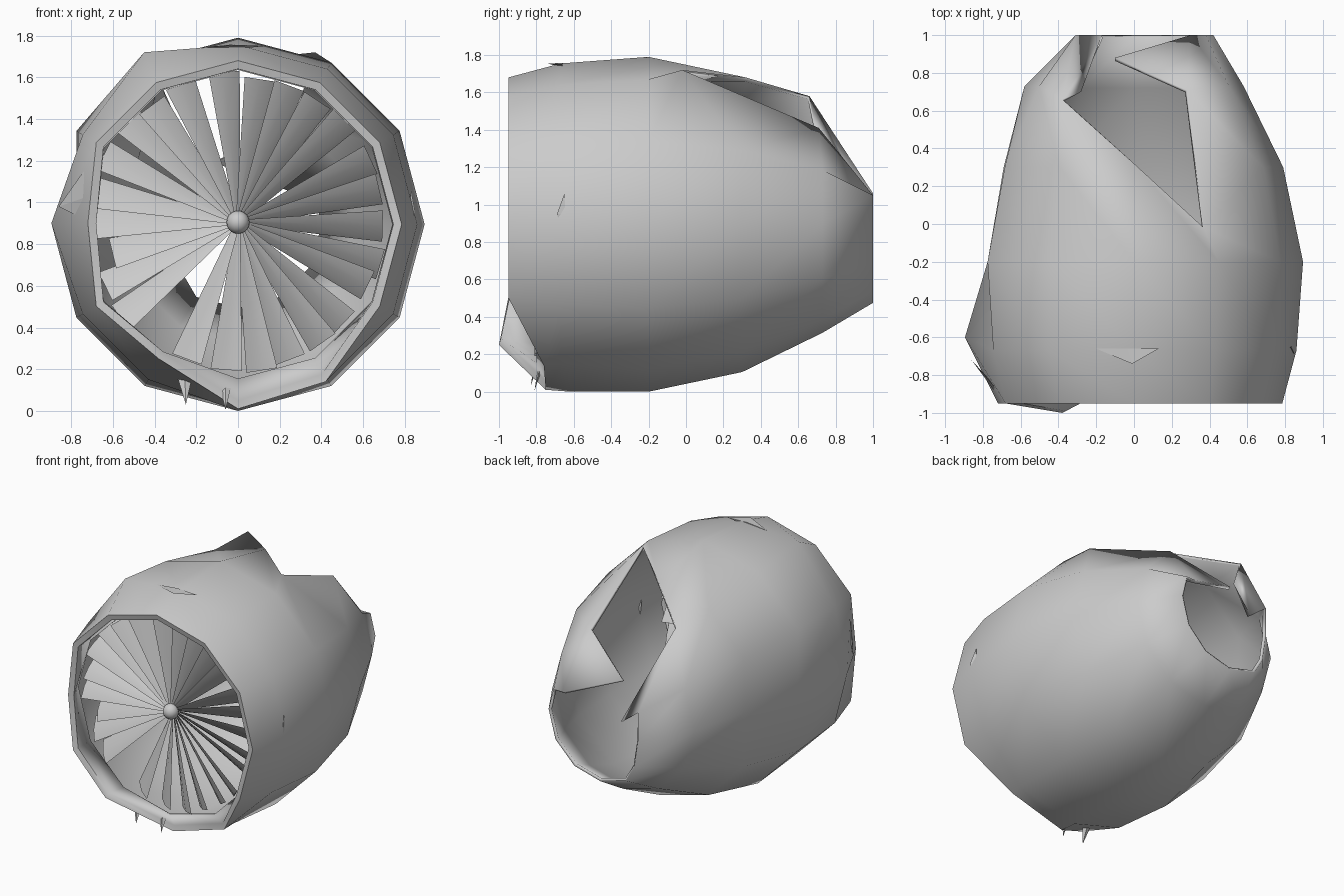
import bpy, bmesh, math, random
from mathutils import Vector

if "Cube" in bpy.data.objects:
    bpy.data.objects.remove(bpy.data.objects["Cube"])

random.seed(4)
CZ = 0.895
N = 12


def make_object(name, bm, recalc=True):
    if recalc:
        bmesh.ops.recalc_face_normals(bm, faces=bm.faces)
    me = bpy.data.meshes.new(name)
    bm.to_mesh(me)
    bm.free()
    ob = bpy.data.objects.new(name, me)
    bpy.context.collection.objects.link(ob)
    return ob


def smooth_object(ob, angle):
    bpy.ops.object.select_all(action='DESELECT')
    ob.select_set(True)
    bpy.context.view_layer.objects.active = ob
    bpy.ops.object.shade_smooth_by_angle(angle=math.radians(angle))


# Engine cowling skin: (y, radius) rings from inside the front lip to the exhaust
profile = [(-.80, .74), (-.94, .745), (-.95, .785), (-.67, .86), (-.2, .895), (.3, .79), (.73, .58), (1, .42)]
LIP, BAND, MID, AFT, TAIL, RIM = 2, 3, 4, 5, 6, 7
bm = bmesh.new()
rings = []
for y, r in profile:
    rings.append([bm.verts.new((r * math.cos(k * math.tau / N), y, CZ + r * math.sin(k * math.tau / N)))
                  for k in range(N)])

# Dents and bent points: (ring, side) -> position
tweaks = {(LIP, 9): (0, -.75, .01), (LIP, 10): (.42, -.76, .14), (LIP, 8): (-.38, -1, .25),
          (LIP, 6): (-.72, -.95, .9), (BAND, 6): (-.895, -.6, .9), (BAND, 9): (0, -.62, 0),
          (BAND, 4): (-.45, -.67, 1.72), (MID, 6): (-.775, -.2, .9), (AFT, 6): (-.69, .3, .9),
          (AFT, 2): (.37, -.02, 1.72), (AFT, 3): (0, .32, 1.68), (TAIL, 4): (-.38, .66, 1.58),
          (TAIL, 2): (.28, .71, 1.41),
          (RIM, 1): (.38, 1, 1.05), (RIM, 2): (.3, 1, 1.05), (RIM, 3): (-.1, .88, 1.2),
          (RIM, 4): (-.17, 1, .96), (RIM, 5): (-.31, 1, 1.06), (RIM, 6): (-.31, 1, .85),
          (RIM, 7): (-.28, 1, .65)}
for (ring, k), pos in tweaks.items():
    d = Vector(pos) - rings[ring][k].co
    rings[ring][k].co += d
    if ring == LIP:
        rings[LIP - 1][k].co += d

# Skin faces; the torn area on top is left open or kept as bent triangles
for i in range(len(rings) - 1):
    a, b = rings[i], rings[i + 1]
    for k in range(N):
        j = (k + 1) % N
        if (i, k) in ((AFT, 2), (TAIL, 3)):
            continue
        if (i, k) == (AFT, 3):
            bm.faces.new((a[k], b[j], a[j]))
        elif (i, k) == (TAIL, 2):
            bm.faces.new((a[k], b[k], b[j]))
        else:
            bm.faces.new((a[k], b[k], b[j], a[j]))
fold = bm.verts.new((-.28, .7, 1.37))
bm.faces.new((rings[TAIL][4], fold, rings[RIM][4]))
cowling = make_object("cowling", bm, recalc=False)
# make sure the skin faces outwards, then thicken it inwards
side = max(cowling.data.polygons, key=lambda p: p.center.x)
if side.normal.x < 0:
    cowling.data.flip_normals()
m = cowling.modifiers.new("thickness", 'SOLIDIFY')
m.thickness = .022
m.offset = -1
smooth_object(cowling, 70)

# Fan blades: thin tapered pitched plates, one missing and one broken short
bm = bmesh.new()
count = 26
for i in range(count):
    ang = i * math.tau / count + random.uniform(-.05, .05)
    deg = math.degrees(ang) % 360
    if 228 < deg < 244:
        continue
    length = .62 if 182 < deg < 200 else random.uniform(.69, .725)
    rad = Vector((math.cos(ang), 0, math.sin(ang)))
    tan = Vector((-math.sin(ang), 0, math.cos(ang)))
    layers = []
    for t in (0, .5, 1):
        r = .04 + (length - .04) * t
        w, dep, th = .015 + .06 * t, .02 + .035 * t, .006
        mid = Vector((0, -.755, CZ + .01)) + rad * r
        fwd = mid + tan * w - Vector((0, dep, 0))
        aft = mid - tan * w + Vector((0, dep, 0))
        layers.append([bm.verts.new(p) for p in (fwd, mid + Vector((0, -th - .012 * t, 0)), aft,
                                                 mid + Vector((0, th, 0)))])
    for a, b in zip(layers, layers[1:]):
        for k in range(4):
            j = (k + 1) % 4
            bm.faces.new((a[k], a[j], b[j], b[k]))
    bm.faces.new(layers[0])
    bm.faces.new(layers[-1][::-1])
smooth_object(make_object("fan_blades", bm), 40)

# Hub
bpy.ops.mesh.primitive_uv_sphere_add(segments=16, ring_count=10, radius=.055, location=(0, -.78, CZ + .01))
bpy.context.object.name = "hub"
smooth_object(bpy.context.object, 40)


# Small metal splinters standing off the skin
def splinter(name, a, b, tip):
    a, b, tip = Vector(a), Vector(b), Vector(tip)
    bm = bmesh.new()
    side = (b - a).cross(tip - a).normalized() * .012
    base = [bm.verts.new(p) for p in (a, (a + b) / 2 + side, b, (a + b) / 2 - side)]
    t = bm.verts.new(tip)
    bm.faces.new(base)
    for k in range(4):
        bm.faces.new((base[k], base[(k + 1) % 4], t))
    make_object(name, bm)


splinter("top_splinter", (-.2, -.66, 1.74), (.13, -.66, 1.75), (-.01, -.74, 1.755))
splinter("right_splinter", (.83, -.65, .83), (.83, -.65, 1.06), (.85, -.69, .95))
splinter("left_splinter", (-.7, -.92, .9), (-.74, -.86, 1.15), (-.86, -.72, .98))
splinter("lip_spike_left", (-.29, -.8, .16), (-.22, -.8, .16), (-.25, -.83, .03))
splinter("lip_spike_middle", (-.09, -.78, .13), (-.03, -.78, .13), (-.06, -.81, .005))
